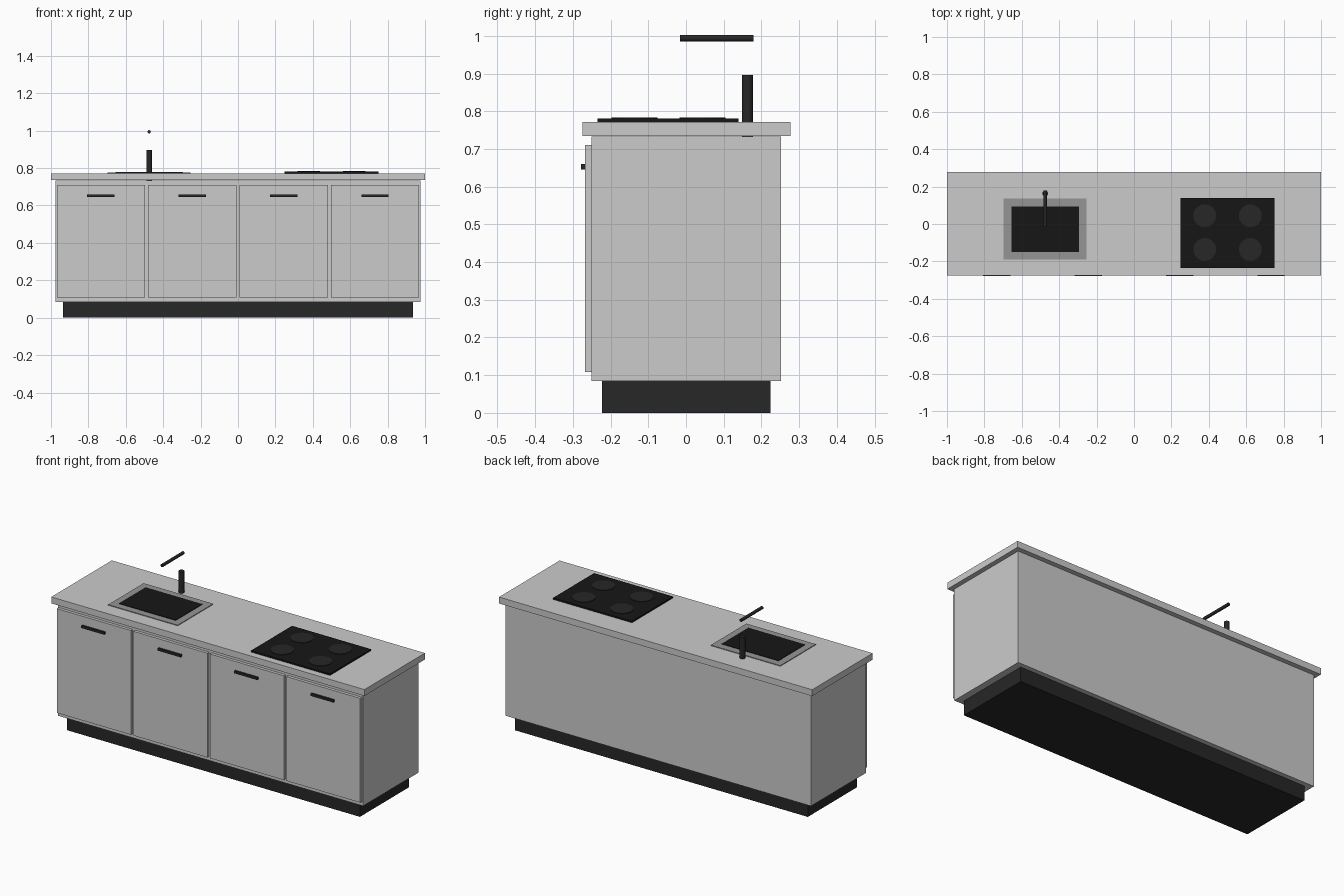
import bpy
import math

if "Cube" in bpy.data.objects:
    bpy.data.objects.remove(bpy.data.objects["Cube"])


def material(name, value):
    m = bpy.data.materials.new(name)
    m.diffuse_color = (value, value, value, 1)
    m.use_nodes = True
    m.node_tree.nodes["Principled BSDF"].inputs["Base Color"].default_value = m.diffuse_color
    return m


BLACK = material("black", 0.008)
DARK = material("dark", 0.02)
STEEL = material("steel", 0.3)


def box(name, x, y, z, mat=None):
    """Box from (min, max) ranges on each axis."""
    bpy.ops.mesh.primitive_cube_add(size=1, location=[(a + b) / 2 for a, b in (x, y, z)])
    ob = bpy.context.object
    ob.name = name
    ob.scale = [b - a for a, b in (x, y, z)]
    bpy.ops.object.transform_apply(location=False, rotation=False, scale=True)
    if mat:
        ob.data.materials.append(mat)
    return ob


def cylinder(name, loc, radius, depth, mat, rot=(0, 0, 0)):
    bpy.ops.mesh.primitive_cylinder_add(vertices=32, radius=radius, depth=depth,
                                        location=loc, rotation=rot)
    ob = bpy.context.object
    ob.name = name
    ob.data.materials.append(mat)
    bpy.ops.object.shade_smooth_by_angle(angle=math.radians(40))
    return ob


# Cabinet, plinth and worktop
box("plinth", (-0.935, 0.935), (-0.223, 0.224), (0, 0.084), DARK)
box("cabinet_body", (-0.975, 0.975), (-0.251, 0.252), (0.084, 0.733))
box("worktop", (-1, 1), (-0.275, 0.277), (0.735, 0.772))

# Doors with bar handles
for i in range(4):
    cx = -0.733 + i * 0.4885
    box(f"door_{i + 1}", (cx - 0.236, cx + 0.236), (-0.268, -0.251), (0.108, 0.71))
    box(f"handle_{i + 1}", (cx - 0.073, cx + 0.073), (-0.279, -0.268), (0.646, 0.66), DARK)

# Sink: steel rim with dark basin
box("sink_rim", (-0.697, -0.253), (-0.189, 0.135), (0.77, 0.776), STEEL)
box("sink_basin", (-0.656, -0.294), (-0.149, 0.094), (0.77, 0.779), BLACK)

# Tap: upright post and horizontal spout
cylinder("tap_post", (-0.475, 0.163, 0.814), 0.0147, 0.164, DARK)
cylinder("tap_spout", (-0.475, 0.0815, 0.994), 0.0088, 0.195, DARK, (math.pi / 2, 0, 0))

# Hob with four burners
box("hob", (0.248, 0.752), (-0.235, 0.139), (0.77, 0.781), BLACK)
for i, bx in enumerate((0.378, 0.622)):
    for j, by in enumerate((-0.136, 0.044)):
        cylinder(f"burner_{i * 2 + j + 1}", (bx, by, 0.781), 0.061, 0.006, DARK)
